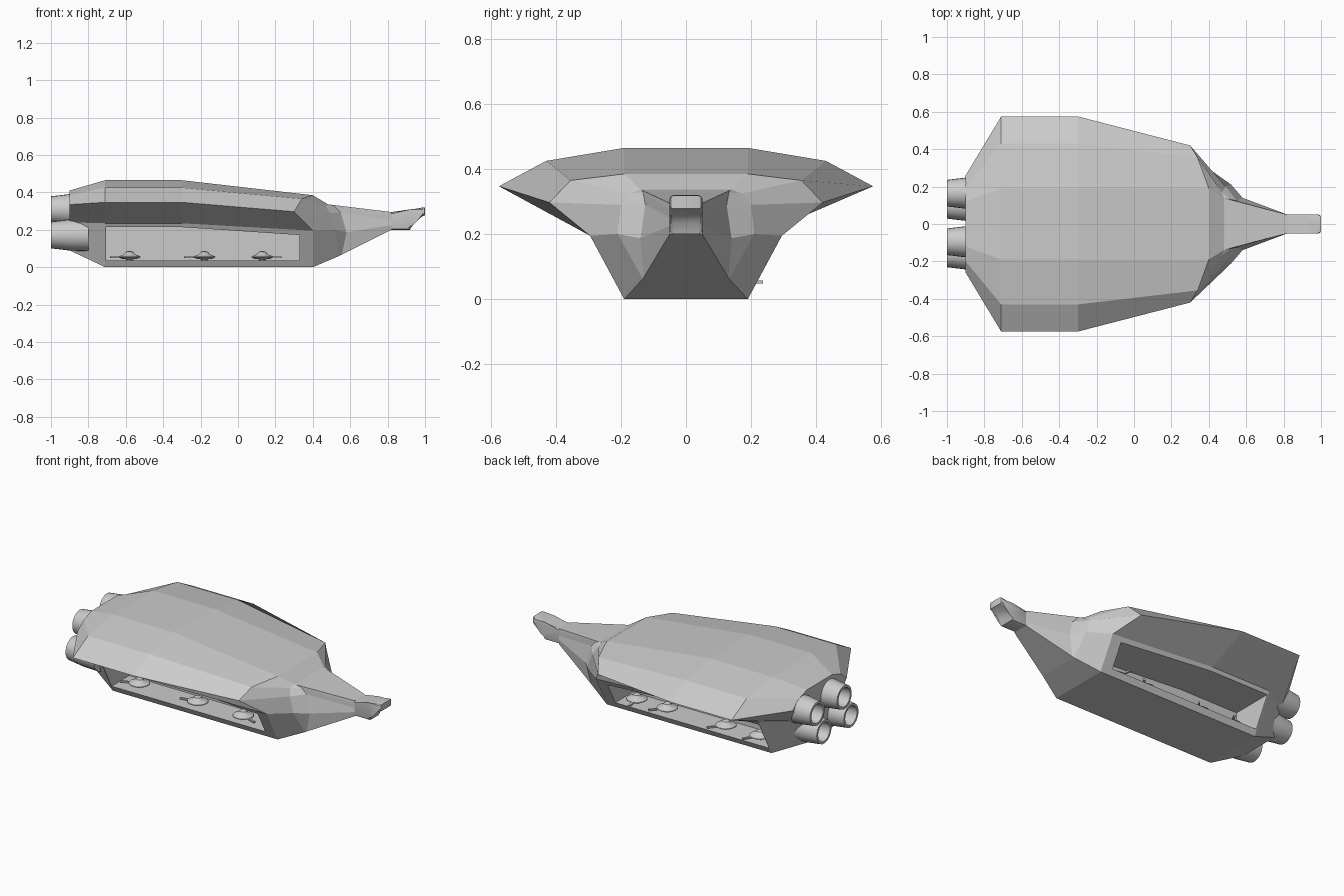
import bpy, bmesh, math
from mathutils import Matrix, Vector

if "Cube" in bpy.data.objects:
    bpy.data.objects.remove(bpy.data.objects["Cube"])

grey = bpy.data.materials.new("hull_grey")
grey.diffuse_color = (0.6, 0.6, 0.6, 1)
grey.use_nodes = True
grey.node_tree.nodes["Principled BSDF"].inputs["Base Color"].default_value = grey.diffuse_color


def add_object(name, bm, smooth=False):
    bmesh.ops.recalc_face_normals(bm, faces=bm.faces)
    mesh = bpy.data.meshes.new(name)
    bm.to_mesh(mesh)
    bm.free()
    mesh.materials.append(grey)
    ob = bpy.data.objects.new(name, mesh)
    bpy.context.collection.objects.link(ob)
    if smooth:
        bpy.ops.object.select_all(action='DESELECT')
        bpy.context.view_layer.objects.active = ob
        ob.select_set(True)
        bpy.ops.object.shade_smooth_by_angle(angle=math.radians(35))
    return ob


def loft(bm, rings, cap=True):
    loops = [[bm.verts.new(p) for p in r] for r in rings]
    n = len(loops[0])
    for a, b in zip(loops, loops[1:]):
        for i in range(n):
            j = (i + 1) % n
            bm.faces.new((a[i], a[j], b[j], b[i]))
    if cap:
        bm.faces.new(loops[0])
        bm.faces.new(loops[-1])


def prism(points, y0, y1):
    bm = bmesh.new()
    loft(bm, [[(x, y, z) for x, z in points] for y in (y0, y1)])
    return bm


def lathe(bm, profile, segs, matrix):
    """Revolve (radius, height) points about the local z axis."""
    rows = [[bm.verts.new(matrix @ Vector((r * math.cos(2 * math.pi * i / segs),
                                           r * math.sin(2 * math.pi * i / segs), h)))
             for i in range(segs)] for r, h in profile]
    for a, b in zip(rows, rows[1:]):
        for i in range(segs):
            j = (i + 1) % segs
            bm.faces.new((a[i], a[j], b[j], b[i]))
    bm.faces.new(rows[0])
    bm.faces.new(rows[-1])


# Hull: half sections from keel edge up to roof edge, as (x, y, z)
sections = [
    [(-.9, .13, .09), (-.9, .18, .24), (-.9, .26, .335), (-.9, .2, .385), (-.9, .12, .41)],
    [(-.71, .19, 0), (-.71, .315, .235), (-.71, .575, .347), (-.71, .43, .425), (-.71, .19, .465)],
    [(-.3, .19, 0), (-.3, .315, .235), (-.3, .575, .347), (-.3, .43, .425), (-.3, .19, .465)],
    [(.4, .19, 0), (.4, .295, .195), (.3, .42, .297), (.34, .355, .365), (.4, .19, .385)],
    [(.545, .133, .062), (.52, .21, .2), (.49, .2, .29), (.47, .17, .325), (.48, .14, .337)],
    [(.555, .13, .067), (.58, .14, .187), (.55, .125, .29), (.515, .132, .328), (.49, .136, .335)],
    [(.82, .05, .2), (.82, .05, .225), (.82, .05, .25), (.82, .05, .275), (.82, .05, .295)],
]
bm = bmesh.new()
loft(bm, [h + [(x, -y, z) for x, y, z in reversed(h)] for h in sections])
hull = add_object("hull", bm)

# Hangar bays cut into both sides
bay = [(-.705, .036), (.33, .036), (.33, .172), (-.3, .214), (-.705, .214)]
for side in (1, -1):
    cutter = add_object("bay_cutter", prism(bay, side * .04, side * .36))
    cutter.hide_render = True
    mod = hull.modifiers.new("bay", 'BOOLEAN')
    mod.operation = 'DIFFERENCE'
    mod.solver = 'EXACT'
    mod.object = cutter
    bpy.context.view_layer.objects.active = hull
    bpy.ops.object.modifier_apply(modifier=mod.name)
    bpy.data.objects.remove(cutter)

# Snout: stepped bar with rounded edges
snout = [(.8, .2), (.92, .2), (.93, .235), (.955, .262), (1, .278),
         (1, .318), (.985, .32), (.92, .297), (.8, .295)]
bm = prism(snout, -.05, .05)
long_edges = [e for e in bm.edges if abs(e.verts[0].co.y - e.verts[1].co.y) < .01]
bmesh.ops.bevel(bm, geom=long_edges, offset=.012, segments=2, affect='EDGES', profile=.5)
add_object("snout", bm, True)

# Engines: four hollow tapered nozzles pointing back
nozzle = [(.086, -.8), (.083, -.9), (.071, -1), (.057, -1), (.053, -.915)]
for y, z in ((.165, .308), (.1, .172), (-.095, .308), (-.16, .172)):
    bm = bmesh.new()
    # local z axis turned onto the world x axis
    lathe(bm, nozzle, 24, Matrix.Translation((0, y, z)) @ Matrix.Rotation(math.pi / 2, 4, 'Y'))
    add_object("engine_nozzle", bm, True)

# Small saucers parked in the bays: (x, y, boom heading in degrees)
saucer = [(.02, .006), (.045, .01), (.06, .018), (.058, .022), (.032, .032),
          (.026, .036), (.02, .046), (.008, .05)]
parked = [(-.58, -.12, 200), (-.18, -.13, 190), (.13, -.135, -20),
          (.24, .13, 100), (.035, .13, 50), (-.36, .13, 50), (-.59, .13, 60)]
for x, y, heading in parked:
    bm = bmesh.new()
    lathe(bm, saucer, 20, Matrix.Identity(4))
    # landing foot and boom
    bmesh.ops.create_cone(bm, cap_ends=True, segments=8, radius1=.018, radius2=.018, depth=.012,
                          matrix=Matrix.Translation((0, 0, .004)))
    bmesh.ops.create_cube(bm, size=1, matrix=Matrix.Translation((.078, 0, .017))
                          @ Matrix.Diagonal((.06, .012, .009, 1)))
    ob = add_object("parked_saucer", bm, True)
    ob.location = (x, y, .036)
    ob.rotation_euler.z = math.radians(heading)
